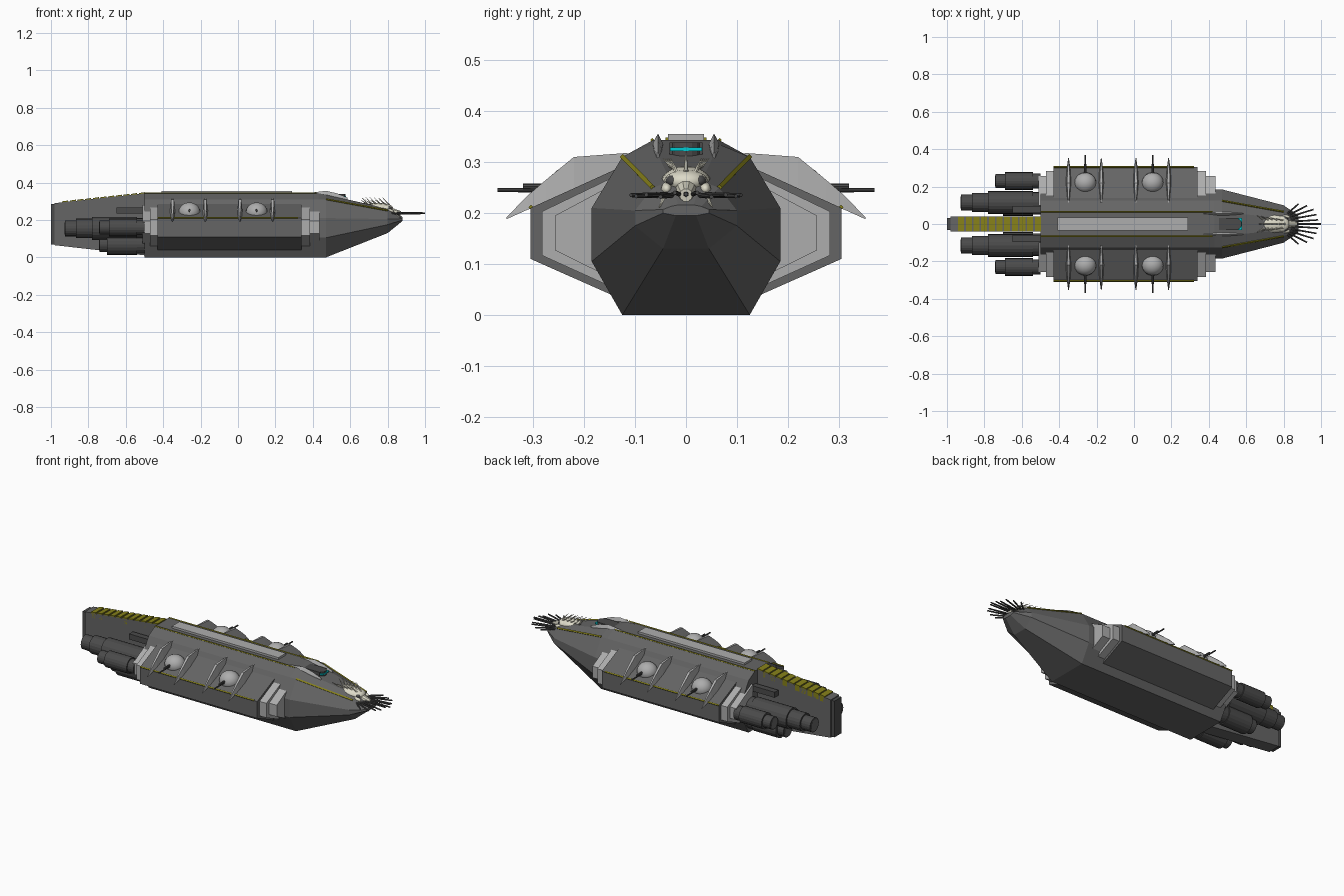
import bpy, bmesh, math
from mathutils import Vector


def mat(name, c):
    m = bpy.data.materials.new(name)
    m.diffuse_color = (*c, 1)
    return m


DARK = mat("dark_metal", (0.07, 0.07, 0.07))
MID = mat("mid_metal", (0.13, 0.13, 0.13))
LIGHT = mat("light_metal", (0.42, 0.42, 0.42))
GOLD = mat("gold_trim", (0.24, 0.22, 0.01))
CYAN = mat("cyan_glass", (0.0, 0.6, 0.65))
BONE = mat("bone", (0.72, 0.7, 0.58))


def finish(name, bm, m):
    bmesh.ops.recalc_face_normals(bm, faces=bm.faces)
    me = bpy.data.meshes.new(name)
    bm.to_mesh(me)
    bm.free()
    me.materials.append(m)
    ob = bpy.data.objects.new(name, me)
    bpy.context.collection.objects.link(ob)
    return ob


def loft(name, rings, m):
    """Skin rings of equal point count and cap both ends."""
    bm = bmesh.new()
    vs = [[bm.verts.new(p) for p in r] for r in rings]
    n = len(vs[0])
    for a, b in zip(vs, vs[1:]):
        for i in range(n):
            j = (i + 1) % n
            bm.faces.new((a[i], a[j], b[j], b[i]))
    bm.faces.new(vs[0])
    bm.faces.new(vs[-1])
    return finish(name, bm, m)


def extrude_x(name, yz, x0, x1, m):
    return loft(name, [[(x, y, z) for y, z in yz] for x in (x0, x1)], m)


def box(name, x, y, z, m):
    return extrude_x(name, [(y[0], z[0]), (y[1], z[0]), (y[1], z[1]), (y[0], z[1])], x[0], x[1], m)


def rod(name, a, b, r0, r1, m, n=8):
    """Cylinder or cone from a to b."""
    a, b = Vector(a), Vector(b)
    q = (b - a).to_track_quat('Z', 'Y')
    rings = [[c + q @ Vector((r * math.cos(t * math.tau / n), r * math.sin(t * math.tau / n), 0))
              for t in range(n)] for c, r in ((a, r0), (b, r1))]
    return loft(name, rings, m)


def ball(name, c, size, m, seg=20):
    bm = bmesh.new()
    bmesh.ops.create_uvsphere(bm, u_segments=seg, v_segments=seg // 2, radius=1)
    for v in bm.verts:
        v.co = Vector(c) + Vector([v.co[i] * size[i] for i in range(3)])
    for f in bm.faces:
        f.smooth = True
    return finish(name, bm, m)


def section(x, half):
    return [(x, y, z) for y, z in half] + [(x, -y, z) for y, z in reversed(half)]


# Central hull with tapering nose
full = [(0.125, 0), (0.185, 0.105), (0.185, 0.21), (0.125, 0.31), (0.065, 0.343)]
mid_nose = [(0.045, 0.13), (0.10, 0.175), (0.10, 0.205), (0.065, 0.25), (0.03, 0.262)]
tip = [(0.02, 0.195), (0.045, 0.2), (0.045, 0.207), (0.03, 0.213), (0.015, 0.216)]
loft("main_hull", [section(-0.5, full), section(0.43, full),
                   section(0.47, [(y, min(z, 0.335)) for y, z in full]),
                   section(0.80, mid_nose), section(0.88, tip)], MID)
box("roof_plate", (-0.41, 0.29), (-0.035, 0.035), (0.335, 0.355), LIGHT)

# Tail fin with gold ribs along its top
loft("tail_fin", [[(x, -w, z0), (x, w, z0), (x, w, z1), (x, -w, z1)]
                  for x, w, z0, z1 in ((-0.98, 0.04, 0.065, 0.29), (-0.49, 0.04, 0.01, 0.343))], MID)
box("tail_cap", (-1.0, -0.97), (-0.033, 0.033), (0.07, 0.285), DARK)
for i in range(11):
    x = -0.94 + i * 0.041
    z = 0.292 + (x + 0.98) * 0.108
    loft("tail_rib", [[(a, -0.04, z - 0.03), (a, 0.04, z - 0.03), (a, 0.04, h), (a, -0.04, h)]
                      for a, h in ((x, z + 0.003), (x + 0.032, z + 0.008))], GOLD)

# Bridge with window
box("bridge", (0.41, 0.56), (-0.032, 0.032), (0.28, 0.338), DARK)
rod("bridge_front", (0.545, 0, 0.28), (0.545, 0, 0.338), 0.031, 0.031, DARK, 16)
box("bridge_window", (0.50, 0.578), (-0.031, 0.031), (0.322, 0.329), CYAN)

for s in (1, -1):
    # Side pods with stepped end plates
    for name, x0, x1, w, za, zb, zl, zh, m in (
            ("side_pod", -0.43, 0.34, 0.305, 0.11, 0.21, 0.03, 0.292, MID),
            ("pod_step", -0.47, 0.385, 0.283, 0.117, 0.203, 0.045, 0.28, LIGHT),
            ("pod_inner_step", -0.51, 0.435, 0.257, 0.127, 0.195, 0.06, 0.268, LIGHT)):
        extrude_x(name, [(s * 0.1, zl - 0.011), (s * w, za), (s * w, zb), (s * 0.1, zh + 0.011)], x0, x1, m)

    # Gold trim lines
    rod("pod_outer_trim", (-0.43, s * 0.304, 0.211), (0.32, s * 0.304, 0.211), 0.005, 0.005, GOLD, 4)
    rod("pod_inner_trim", (-0.43, s * 0.13, 0.291), (0.34, s * 0.13, 0.291), 0.006, 0.006, GOLD, 4)
    rod("roof_trim", (-0.5, s * 0.066, 0.343), (0.42, s * 0.066, 0.343), 0.004, 0.004, GOLD, 4)
    rod("nose_trim", (0.47, s * 0.124, 0.31), (0.80, s * 0.065, 0.25), 0.006, 0.006, GOLD, 4)

    # Bridge horns
    loft("bridge_horn", [[(x, s * (0.055 + d) , z) for d, z in
                          ((-w, zb), (w, zb), (w * 0.9, (zb + zt) / 2 + 0.004), (0, zt), (-w * 0.9, (zb + zt) / 2 + 0.004))]
                         for x, w, zb, zt in ((0.37, 0.002, 0.333, 0.343), (0.43, 0.010, 0.32, 0.351),
                                              (0.47, 0.011, 0.31, 0.356), (0.53, 0.008, 0.30, 0.342),
                                              (0.585, 0.002, 0.303, 0.32))], LIGHT)

    # Engines: barrel, collar and nozzle stages
    for y, z, stages in (
            (0.115, 0.155, ((-0.50, 0.055), (-0.54, 0.061), (-0.78, 0.052), (-0.865, 0.042), (-0.925, 0))),
            (0.10, 0.07, ((-0.50, 0.050), (-0.54, 0.056), (-0.70, 0.042), (-0.74, 0))),
            (0.23, 0.16, ((-0.50, 0.040), (-0.54, 0.047), (-0.69, 0.037), (-0.74, 0)))):
        for (x0, r), (x1, _) in zip(stages, stages[1:]):
            rod("engine_stage", (x0, s * y, z), (x1, s * y, z), r, r, DARK, 20)
        rod("engine_nozzle_core", (x1 + 0.01, s * y, z), (x1 - 0.003, s * y, z), r * 0.5, r * 0.8, MID, 20)
    box("engine_duct", (-0.65, -0.48), (s * 0.06, s * 0.095), (0.235, 0.268), DARK)

    # Ball turrets
    for x in (-0.26, 0.10):
        ball("turret_ball", (x, s * 0.22, 0.242), (0.058, 0.056, 0.052), LIGHT)
        rod("turret_barrel", (x, s * 0.17, 0.245), (x, s * 0.37, 0.245), 0.005, 0.004, DARK)
        rod("turret_sleeve", (x, s * 0.20, 0.252), (x, s * 0.32, 0.252), 0.007, 0.006, DARK)

    # Curved claw fins beside the turrets
    for x in (-0.35, -0.175, 0.01, 0.185):
        spine = ((0.115, 0.318, 0.285, 0.005), (0.22, 0.31, 0.225, 0.016), (0.275, 0.265, 0.215, 0.012),
                 (0.31, 0.235, 0.207, 0.008), (0.352, 0.192, 0.188, 0.002))
        loft("claw_fin", [[(x - w, s * y, zb), (x + w, s * y, zb), (x + w * 0.5, s * y, zt), (x - w * 0.5, s * y, zt)]
                          for y, zt, zb, w in spine], LIGHT)

    # Skull face details
    ball("eye_socket", (0.805, s * 0.026, 0.263), (0.018, 0.014, 0.012), DARK, 12)
    ball("cheekbone", (0.80, s * 0.038, 0.247), (0.035, 0.012, 0.013), BONE, 12)
    rod("jaw_side", (0.77, s * 0.04, 0.24), (0.85, s * 0.02, 0.222), 0.011, 0.007, BONE)
    rod("tusk", (0.82, s * 0.035, 0.24), (0.87, s * 0.052, 0.212), 0.008, 0.001, BONE)

    # Fan of nose guns
    for y0, x1, y1, z1 in ((0.010, 0.985, 0.022, 0.24), (0.020, 0.975, 0.05, 0.232),
                           (0.028, 0.96, 0.078, 0.236), (0.034, 0.925, 0.098, 0.233), (0.038, 0.88, 0.108, 0.235)):
        rod("nose_gun", (0.80, s * y0, 0.236), (x1, s * y1, z1), 0.0055, 0.004, DARK)

    # Swept crest spines
    for i in range(5):
        x = 0.80 - i * 0.025
        rod("crest_spine", (x, s * 0.018, 0.278), (x - 0.045, s * (0.03 + 0.004 * i), 0.308), 0.005, 0.0005, BONE, 6)

# Skull on the nose
ball("skull_cranium", (0.745, 0, 0.258), (0.08, 0.05, 0.034), BONE)
ball("skull_brow", (0.79, 0, 0.262), (0.04, 0.043, 0.023), BONE)
rod("skull_snout", (0.79, 0, 0.25), (0.87, 0, 0.235), 0.026, 0.013, BONE, 10)
rod("centre_gun", (0.80, 0, 0.237), (1.0, 0, 0.237), 0.006, 0.004, DARK)
for i in range(6):
    x = 0.81 - i * 0.022
    rod("centre_spine", (x, 0, 0.28), (x - 0.04, 0, 0.322), 0.005, 0.0005, BONE, 6)
